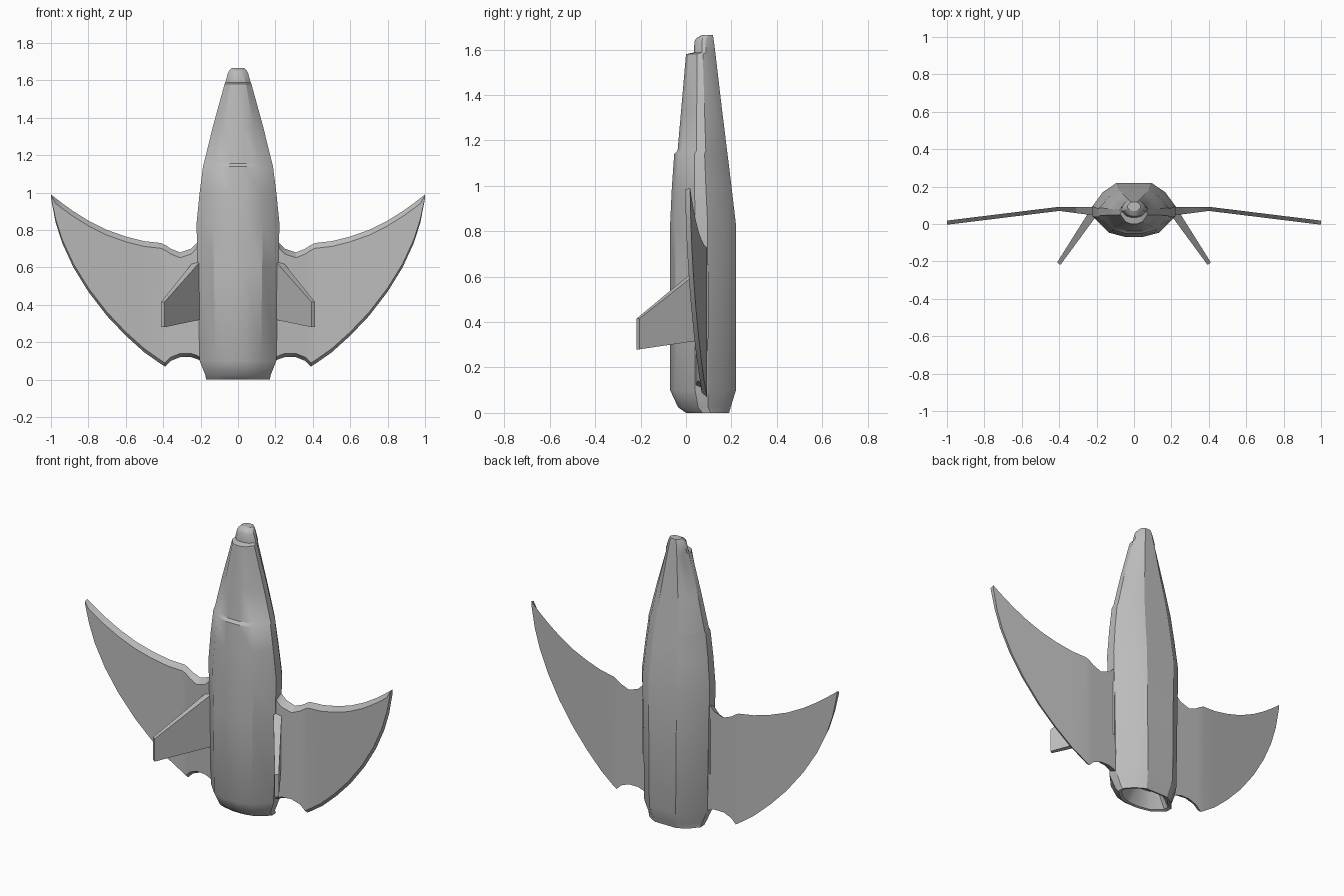
import bpy, bmesh, math
from mathutils import Vector

cube = bpy.data.objects.get("Cube")
if cube:
    bpy.data.objects.remove(cube)

grey = bpy.data.materials.new("hull grey")
grey.use_nodes = True
grey.diffuse_color = (0.5, 0.5, 0.5, 1)
grey.node_tree.nodes["Principled BSDF"].inputs["Base Color"].default_value = (0.5, 0.5, 0.5, 1)


def loft(name, rings, angle=30, mirror=False):
    """Skin closed rings of points, cap both ends and smooth by angle."""
    bm = bmesh.new()
    loops = [[bm.verts.new(p) for p in ring] for ring in rings]
    n = len(loops[0])
    for a, b in zip(loops, loops[1:]):
        for i in range(n):
            j = (i + 1) % n
            bm.faces.new((a[i], a[j], b[j], b[i]))
    bm.faces.new(loops[0])
    bm.faces.new(loops[-1])
    bmesh.ops.recalc_face_normals(bm, faces=bm.faces)
    mesh = bpy.data.meshes.new(name)
    bm.to_mesh(mesh)
    bm.free()
    mesh.materials.append(grey)
    obj = bpy.data.objects.new(name, mesh)
    bpy.context.collection.objects.link(obj)
    bpy.ops.object.select_all(action='DESELECT')
    obj.select_set(True)
    bpy.context.view_layer.objects.active = obj
    bpy.ops.object.shade_smooth_by_angle(angle=math.radians(angle))
    if mirror:
        obj.modifiers.new("mirror", 'MIRROR').use_axis[0] = True
    return obj


# Fuselage: one faceted outline scaled to each station
half = [(0.42, 1), (0.75, 0.83), (1, 0.57), (1, 0.38), (0.6, 0.08), (0.2, 0)]
outline = half + [(-u, v) for u, v in reversed(half)]


def station(z, width, front, back):
    return [(u * width, front + v * (back - front), z) for u, v in outline]


body = [
    # recessed engine opening
    (0.09, 0.10, 0.05, 0.14), (0.005, 0.15, 0.01, 0.175),
    # tail and main hull
    (0, 0.17, 0, 0.19), (0.025, 0.175, -0.035, 0.197), (0.1, 0.205, -0.07, 0.22),
    (0.6, 0.215, -0.07, 0.22), (0.83, 0.222, -0.07, 0.22), (1.0, 0.205, -0.062, 0.20),
    # canopy step, cone and nose tip
    (1.14, 0.187, -0.052, 0.183), (1.155, 0.183, -0.037, 0.181), (1.35, 0.135, -0.02, 0.157),
    (1.58, 0.072, 0, 0.13), (1.588, 0.068, 0.035, 0.129),
    (1.635, 0.055, 0.037, 0.123), (1.65, 0.048, 0.045, 0.121), (1.665, 0.035, 0.07, 0.118),
]
loft("fuselage", [station(*s) for s in body])

# Wings: spanwise columns of x, upper edge and lower edge
columns = [
    (0.15, 0.76, 0.10), (0.20, 0.75, 0.10), (0.22, 0.73, 0.11), (0.25, 0.70, 0.12),
    (0.31, 0.68, 0.12), (0.36, 0.70, 0.10), (0.39, 0.72, 0.07), (0.41, 0.73, 0.082),
    (0.5, 0.74, 0.145), (0.6, 0.765, 0.235), (0.7, 0.80, 0.34), (0.8, 0.85, 0.47),
    (0.88, 0.90, 0.60), (0.94, 0.943, 0.73), (0.975, 0.97, 0.84), (1.0, 0.99, 0.97),
]


def wing_ring(x, top, low):
    back = 0.092 if x < 0.4 else 0.092 - (x - 0.4) * 0.123
    thick = 0.022 + max(0, 0.4 - x) * 0.13
    edge = min(0.028, (top - low) * 0.3)
    return [(x, back, top), (x, back, low),
            (x, back - thick, low + edge * 0.7), (x, back - thick, top - edge)]


loft("wings", [wing_ring(*c) for c in columns], mirror=True)

# Canted fins: tapered slabs splayed forward and outward
normal = Vector((0.825, 0.566, 0))


def fin_ring(x, y, top, low, thick):
    up, down = Vector((x, y, top)), Vector((x, y, low))
    off = normal * thick
    return [up + off, up - off, down - off, down + off]


loft("fins", [fin_ring(0.20, 0.085, 0.655, 0.325, 0.024),
              fin_ring(0.402, -0.212, 0.415, 0.28, 0.011)], mirror=True)
